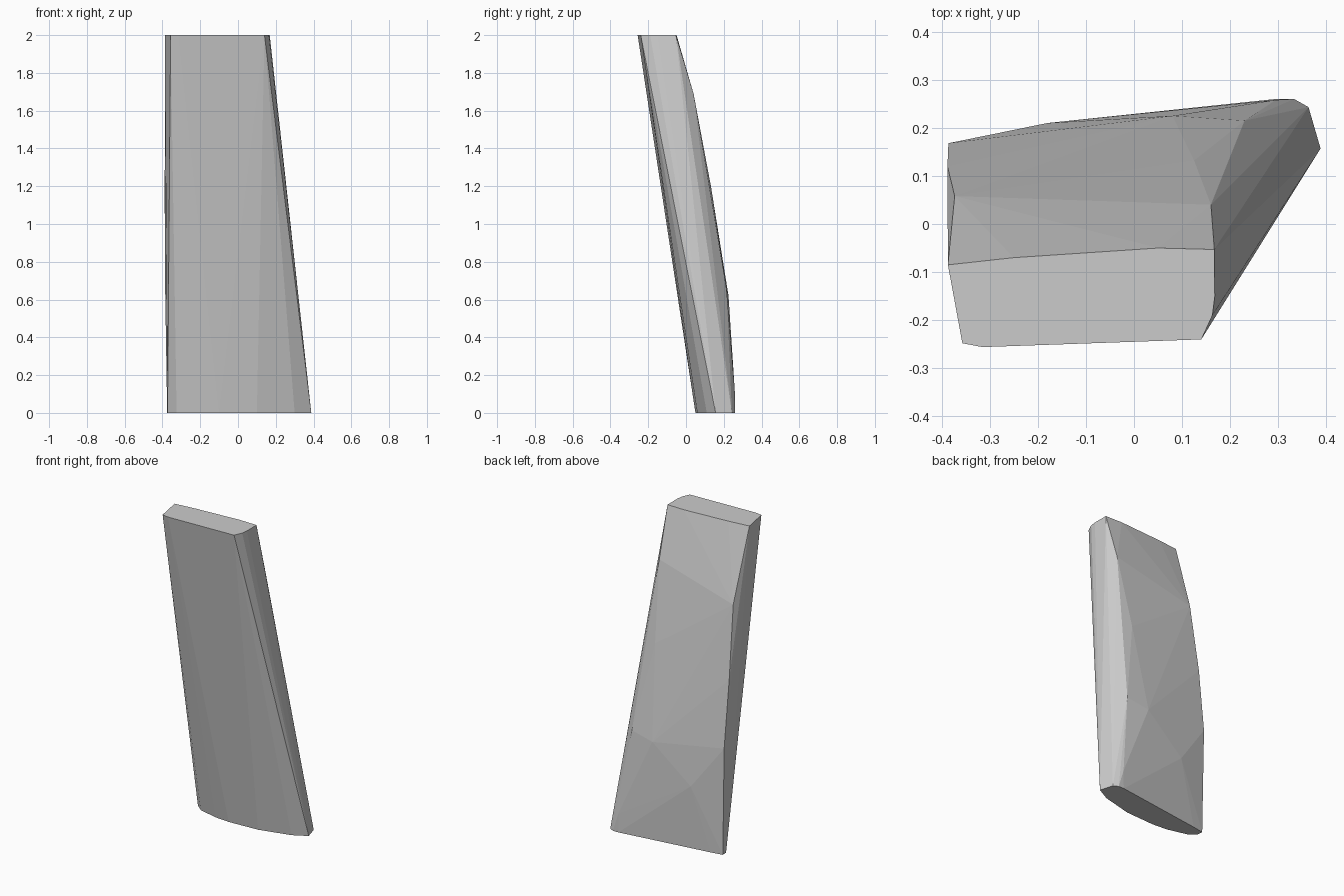
import bpy, bmesh, math

if "Cube" in bpy.data.objects:
    bpy.data.objects.remove(bpy.data.objects["Cube"])

# End outlines of the leaning tapered slab (x, y)
top = [(-.387, -.085), (-.357, -.248), (-.315, -.256), (.14, -.24), (.163, -.19),
       (.168, -.15), (.167, -.053), (.05, -.05), (-.25, -.07)]
bottom = [(-.375, .165), (-.373, .13), (-.325, .09), (-.2, .058), (-.1, .05),
          (.1, .06), (.3, .11), (.388, .157), (.363, .243), (.333, .26),
          (.295, .26), (-.3, .178)]
# Corners of the faceted back (x, y, z)
back = [(-.373, .058, 1.55), (-.388, .12, 1.1), (-.386, .168, .68), (-.18, .21, .4),
        (.08, .225, .62), (.23, .215, .65), (.125, .132, 1.2), (.16, .04, 1.69),
        (.295, .258, .12)]

# Slab: faceted convex shell around all corners
bm = bmesh.new()
for x, y in top:
    bm.verts.new((x, y, 2))
for x, y in bottom:
    bm.verts.new((x, y, 0))
for p in back:
    bm.verts.new(p)
bmesh.ops.convex_hull(bm, input=bm.verts[:])
loose = [v for v in bm.verts if not v.link_faces]
bmesh.ops.delete(bm, geom=loose, context='VERTS')
bmesh.ops.dissolve_limit(bm, angle_limit=math.radians(0.5),
                         verts=bm.verts[:], edges=bm.edges[:])
bmesh.ops.recalc_face_normals(bm, faces=bm.faces[:])
mesh = bpy.data.meshes.new("leaning_slab")
bm.to_mesh(mesh)
bm.free()
bpy.context.collection.objects.link(bpy.data.objects.new("leaning_slab", mesh))
